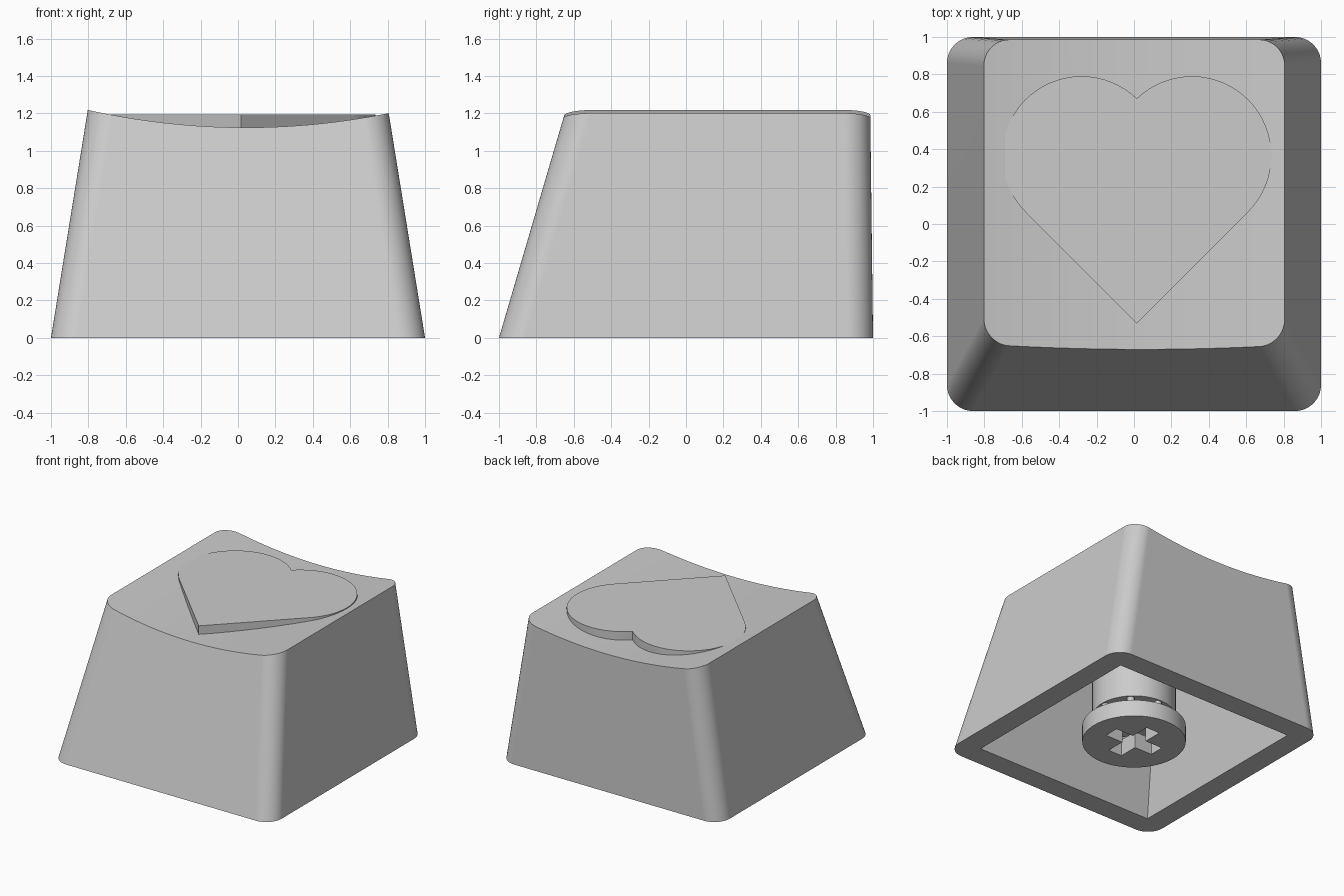
import bpy, bmesh, math

if "Cube" in bpy.data.objects:
    bpy.data.objects.remove(bpy.data.objects["Cube"])

grey = bpy.data.materials.new("light_grey")
grey.diffuse_color = (0.6, 0.6, 0.6, 1)
grey.use_nodes = True
grey.node_tree.nodes["Principled BSDF"].inputs["Base Color"].default_value = grey.diffuse_color


def finish(name, bm):
    bmesh.ops.recalc_face_normals(bm, faces=bm.faces)
    me = bpy.data.meshes.new(name)
    bm.to_mesh(me)
    bm.free()
    me.materials.append(grey)
    ob = bpy.data.objects.new(name, me)
    bpy.context.collection.objects.link(ob)
    return ob


def loft(name, bottom, top):
    """Closed solid between two rings with the same point count."""
    bm = bmesh.new()
    a = [bm.verts.new(p) for p in bottom]
    b = [bm.verts.new(p) for p in top]
    n = len(a)
    for i in range(n):
        j = (i + 1) % n
        bm.faces.new((a[i], a[j], b[j], b[i]))
    bm.faces.new(a[::-1])
    bm.faces.new(b)
    return finish(name, bm)


def ring(hx, y0, y1, z, r, seg=12):
    """Rectangle with rounded corners (sharp when r is 0)."""
    pts = []
    for k, (cx, cy) in enumerate([(hx - r, y1 - r), (r - hx, y1 - r),
                                  (r - hx, y0 + r), (hx - r, y0 + r)]):
        for i in range(seg + 1 if r else 1):
            t = math.pi / 2 * (k + i / seg)
            pts.append((cx + r * math.cos(t), cy + r * math.sin(t), z))
    return pts


def prism(name, outline, z0, z1):
    return loft(name, [(x, y, z0) for x, y in outline], [(x, y, z1) for x, y in outline])


def disc(name, r, z0, z1, n=64, cx=0, cy=0):
    t = [2 * math.pi * i / n for i in range(n)]
    return prism(name, [(cx + r * math.cos(a), cy + r * math.sin(a)) for a in t], z0, z1)


def boolean(ob, other, op):
    m = ob.modifiers.new("cut", 'BOOLEAN')
    m.operation, m.object, m.solver = op, other, 'EXACT'
    bpy.context.view_layer.objects.active = ob
    bpy.ops.object.modifier_apply(modifier=m.name)


def drop(ob):
    bpy.data.objects.remove(ob, do_unlink=True)


def smooth(ob, angle):
    bpy.ops.object.select_all(action='DESELECT')
    ob.select_set(True)
    bpy.context.view_layer.objects.active = ob
    bpy.ops.object.shade_smooth_by_angle(angle=math.radians(angle))
    m = ob.modifiers.new("even_normals", 'WEIGHTED_NORMAL')
    m.keep_sharp = True


# Tapered outer shell, taller than needed so the dish can trim it
cap = loft("key_cap", ring(1, -1, 1, 0, 0.14), ring(0.79, -0.619, 0.984, 1.3, 0.14))

# Hollow underside
cavity = loft("cavity_cutter", ring(0.836, -0.849, 0.821, -0.1, 0),
              ring(0.668, -0.545, 0.808, 0.95, 0))
boolean(cap, cavity, 'DIFFERENCE')
drop(cavity)

# Curved dish across the top, slightly off centre
profile = [(x, 1.125 + 0.131 * (x - 0.042) ** 2) for x in [-1.1 + 2.2 * i / 48 for i in range(49)]]
profile += [(1.1, 1.6), (-1.1, 1.6)]
dish = loft("dish_cutter", [(x, -1.3, z) for x, z in profile], [(x, 1.3, z) for x, z in profile])
boolean(cap, dish, 'DIFFERENCE')
drop(dish)

# Raised heart with a flat top
cx, lobe, cy, r, n = 0.015, 0.295, 0.365, 0.425, 32
start = math.acos(-lobe / r)                     # notch between the lobes
right = [(lobe + r * math.cos(a), cy + r * math.sin(a))
         for a in [start + (-math.pi / 4 - start) * i / n for i in range(n + 1)]]
tip = (0, right[-1][1] - right[-1][0])
outline = right + [tip] + [(-x, y) for x, y in right[:0:-1]]
heart = prism("heart", [(x + cx, y) for x, y in outline], 1.05, 1.195)
boolean(cap, heart, 'UNION')
drop(heart)
smooth(cap, 9)

# Stem and collar, both with a cross-shaped socket
stem = disc("stem", 0.315, 0.22, 0.96)
collar = disc("stem_collar", 0.39, 0.003, 0.14)
L, w = 0.222, 0.062
cross = prism("cross_cutter", [(L, -w), (L, w), (w, w), (w, L), (-w, L), (-w, w), (-L, w),
                               (-L, -w), (-w, -w), (-w, -L), (w, -L), (w, -w)], -0.1, 0.55)
for part in (stem, collar):
    boolean(part, cross, 'DIFFERENCE')
    smooth(part, 30)
drop(cross)

# Small pins joining the collar to the stem
for i in range(8):
    a = i * math.pi / 4
    pin = disc("collar_pin_%d" % (i + 1), 0.028, 0.135, 0.225, 12,
               0.28 * math.cos(a), 0.28 * math.sin(a))
    smooth(pin, 40)
